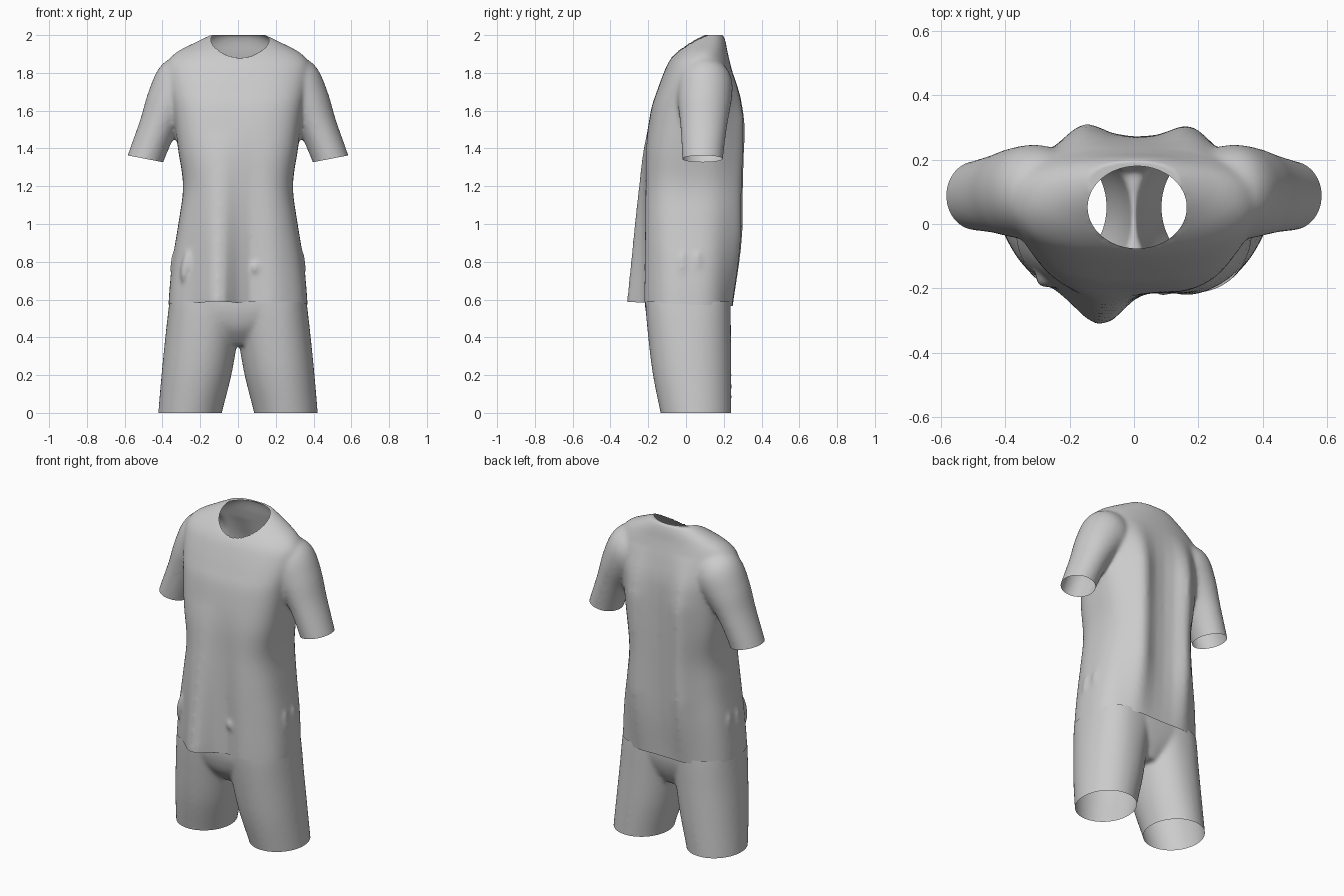
import bpy, bmesh, math
from mathutils import Vector, Matrix

cube = bpy.data.objects.get("Cube")
if cube:
    bpy.data.objects.remove(cube)

grey = bpy.data.materials.new("light grey cloth")
grey.use_nodes = True
COLOUR = (0.6, 0.6, 0.6, 1)
grey.diffuse_color = COLOUR
grey.node_tree.nodes["Principled BSDF"].inputs["Base Color"].default_value = COLOUR

SIDES = 64
TOP = 2.0


def spline(rows, steps=5):
    """Catmull-Rom interpolation through rows of numbers."""
    out = []
    for i in range(len(rows) - 1):
        a, b, c, d = (rows[min(max(i + k, 0), len(rows) - 1)] for k in (-1, 0, 1, 2))
        for s in range(steps):
            t = s / steps
            out.append([q + 0.5 * t * (r - p + t * (2 * p - 5 * q + 4 * r - u
                        + t * (3 * (q - r) + u - p))) for p, q, r, u in zip(a, b, c, d)])
    return out + [list(rows[-1])]


def loft(bm, rows, fold=None):
    """Closed tube; each row is centre x, y, z, radius x, y, tilt about y, squareness."""
    rings = []
    for cx, cy, cz, rx, ry, tilt, power in spline(rows):
        ring = []
        for i in range(SIDES):
            a = 2 * math.pi * i / SIDES
            c, s = math.cos(a), math.sin(a)
            x = rx * math.copysign(abs(c) ** (2 / power), c)
            y = ry * math.copysign(abs(s) ** (2 / power), s)
            p = Vector((cx + x * math.cos(tilt), cy + y, cz + x * math.sin(tilt)))
            if fold:
                p.y += fold(p, s)
            ring.append(bm.verts.new(p))
        rings.append(ring)
    for lo, hi in zip(rings, rings[1:]):
        for i in range(SIDES):
            j = (i + 1) % SIDES
            bm.faces.new((lo[i], lo[j], hi[j], hi[i]))
    bm.faces.new(rings[0][::-1])
    bm.faces.new(rings[-1])


def level(z, x0, x1, y0, y1, power=2.3):
    return ((x0 + x1) / 2, (y0 + y1) / 2, z, (x1 - x0) / 2, (y1 - y0) / 2, 0, power)


def crease(bm, place, size, lean=0):
    """Small raised wrinkle."""
    m = Matrix.Translation(place) @ Matrix.Rotation(lean, 4, 'Y') @ Matrix.Diagonal((*size, 1))
    bmesh.ops.create_icosphere(bm, subdivisions=3, radius=1, matrix=m)


def open_neck(bm):
    """Remove the skin inside an oval and pull the rim onto that oval."""
    centre, rx, ry = Vector((0.01, 0.052, 0)), 0.154, 0.128

    def reach(p):
        return math.hypot((p.x - centre.x) / rx, (p.y - centre.y) / ry)

    inside = [f for f in bm.faces if f.calc_center_median().z > 1.75
              and reach(f.calc_center_median()) < 1]
    bmesh.ops.delete(bm, geom=inside, context='FACES')
    for v in bm.verts:
        v.co.z = min(v.co.z, TOP)
        if v.is_boundary and v.co.z > 1.75:
            k = reach(v.co)
            v.co.x = centre.x + (v.co.x - centre.x) / k
            v.co.y = centre.y + (v.co.y - centre.y) / k


def finish(bm, name, cuts, extra=None):
    """Fuse the volumes into one skin, then trim the openings with planes."""
    bmesh.ops.recalc_face_normals(bm, faces=bm.faces)
    mesh = bpy.data.meshes.new(name)
    bm.to_mesh(mesh)
    bm.free()
    obj = bpy.data.objects.new(name, mesh)
    bpy.context.collection.objects.link(obj)
    remesh = obj.modifiers.new("fuse", 'REMESH')
    remesh.mode = 'VOXEL'
    remesh.voxel_size = 0.01
    soft = obj.modifiers.new("soften", 'SMOOTH')
    soft.factor = 0.5
    soft.iterations = 18
    graph = bpy.context.evaluated_depsgraph_get()
    skin = bpy.data.meshes.new_from_object(obj.evaluated_get(graph))
    obj.modifiers.clear()
    obj.data = skin
    bm = bmesh.new()
    bm.from_mesh(skin)
    if extra:
        extra(bm)
    for point, normal, region in cuts:
        faces = [f for f in bm.faces if region(f.calc_center_median())]
        geom = set(faces)
        for f in faces:
            geom.update(f.edges)
            geom.update(f.verts)
        bmesh.ops.bisect_plane(bm, geom=list(geom), plane_co=point, plane_no=normal,
                               clear_outer=True)
    for f in bm.faces:
        f.smooth = True
    bm.to_mesh(skin)
    bm.free()
    skin.materials.clear()
    skin.materials.append(grey)


def bell(x, centre, width):
    return math.exp(-((x - centre) / width) ** 2)


def drape(p, s):
    """Hanging folds: one deep front fold, two back folds."""
    if s < 0:
        grow = min(max((1.5 - p.z) / 0.9, 0), 1)
        return s * s * grow * (0.03 * bell(p.x, 0.05, 0.07) - 0.095 * bell(p.x, -0.11, 0.1)
                               - 0.01 * bell(p.x, 0.2, 0.07))
    grow = min(max((1.85 - p.z) / 0.3, 0), 1) * min(max((p.z - 0.45) / 0.5, 0), 1)
    return s * s * grow * 0.055 * (bell(p.x, -0.16, 0.075) + bell(p.x, 0.18, 0.075))


def everywhere(c):
    return True


# Shirt body: z, half width, front y, back y, squareness
body = [(0.4, 0.368, -0.22, 0.235, 2.8), (0.58, 0.368, -0.225, 0.243, 2.8),
        (0.8, 0.348, -0.225, 0.258, 2.8), (1.0, 0.316, -0.225, 0.263, 2.9),
        (1.2, 0.291, -0.222, 0.267, 3.0), (1.4, 0.318, -0.215, 0.27, 3.0),
        (1.6, 0.345, -0.186, 0.27, 2.9), (1.7, 0.365, -0.155, 0.264, 2.8),
        (1.8, 0.38, -0.118, 0.246, 2.5), (1.86, 0.372, -0.09, 0.232, 2.3),
        (1.91, 0.325, -0.05, 0.22, 2.2), (1.955, 0.24, 0.0, 0.212, 2.2),
        (1.99, 0.168, 0.045, 0.202, 2.2), (2.012, 0.12, 0.085, 0.187, 2.2)]
bm = bmesh.new()
loft(bm, [level(z, -w, w, f, b, n) for z, w, f, b, n in body], drape)

# Sleeves
arm = [(0.2, 0.095, 1.785, 0.115, 0.115, 1.25), (0.29, 0.1, 1.745, 0.15, 0.145, 0.85),
       (0.355, 0.098, 1.65, 0.13, 0.142, 0.45), (0.42, 0.094, 1.52, 0.103, 0.124, 0.3),
       (0.49, 0.088, 1.345, 0.096, 0.108, 0.2), (0.52, 0.086, 1.24, 0.096, 0.105, 0.2)]
for side in (-1, 1):
    loft(bm, [(side * x, y, z, rx, ry, side * t, 2) for x, y, z, rx, ry, t in arm])

# Wrinkles beside the pockets
crease(bm, (-0.275, -0.17, 0.78), (0.025, 0.03, 0.09), 0.2)
for side in (-1, 1):
    crease(bm, (side * 0.335, -0.02, 0.77), (0.025, 0.025, 0.09))
    crease(bm, (side * 0.335, 0.06, 0.79), (0.022, 0.025, 0.07))
crease(bm, (0.09, -0.205, 0.77), (0.022, 0.02, 0.035))

finish(bm, "shirt", [
    ((0, 0, 0.575), (0, -0.04, -1), everywhere),
    ((0.49, 0, 1.345), (0.19, 0, -0.98), lambda c: c.x > 0.36 and c.z > 1.1),
    ((-0.49, 0, 1.345), (-0.19, 0, -0.98), lambda c: c.x < -0.36 and c.z > 1.1)], open_neck)

# Shorts: two legs joined by a hip section
bm = bmesh.new()
leg = [(-0.1, 0.1, 0.425, -0.115, 0.24, 2), (0.0, 0.085, 0.422, -0.135, 0.24, 2),
       (0.2, 0.035, 0.405, -0.175, 0.24, 2.1), (0.4, 0.0, 0.385, -0.2, 0.238, 2.2),
       (0.58, -0.03, 0.364, -0.215, 0.236, 2.4), (0.7, -0.03, 0.345, -0.212, 0.23, 2.4)]
for side in (-1, 1):
    loft(bm, [level(z, *sorted((side * a, side * b)), f, r, n) for z, a, b, f, r, n in leg])
loft(bm, [level(0.36, -0.08, 0.08, -0.11, 0.16), level(0.44, -0.23, 0.23, -0.18, 0.205),
          level(0.52, -0.33, 0.33, -0.21, 0.23, 2.6),
          level(0.6, -0.353, 0.353, -0.218, 0.236, 2.7),
          level(0.72, -0.34, 0.34, -0.212, 0.23, 2.7)])
finish(bm, "shorts", [((0, 0, 0.0), (0, 0, -1), everywhere),
                      ((0, 0, 0.59), (0, 0, 1), everywhere)])
